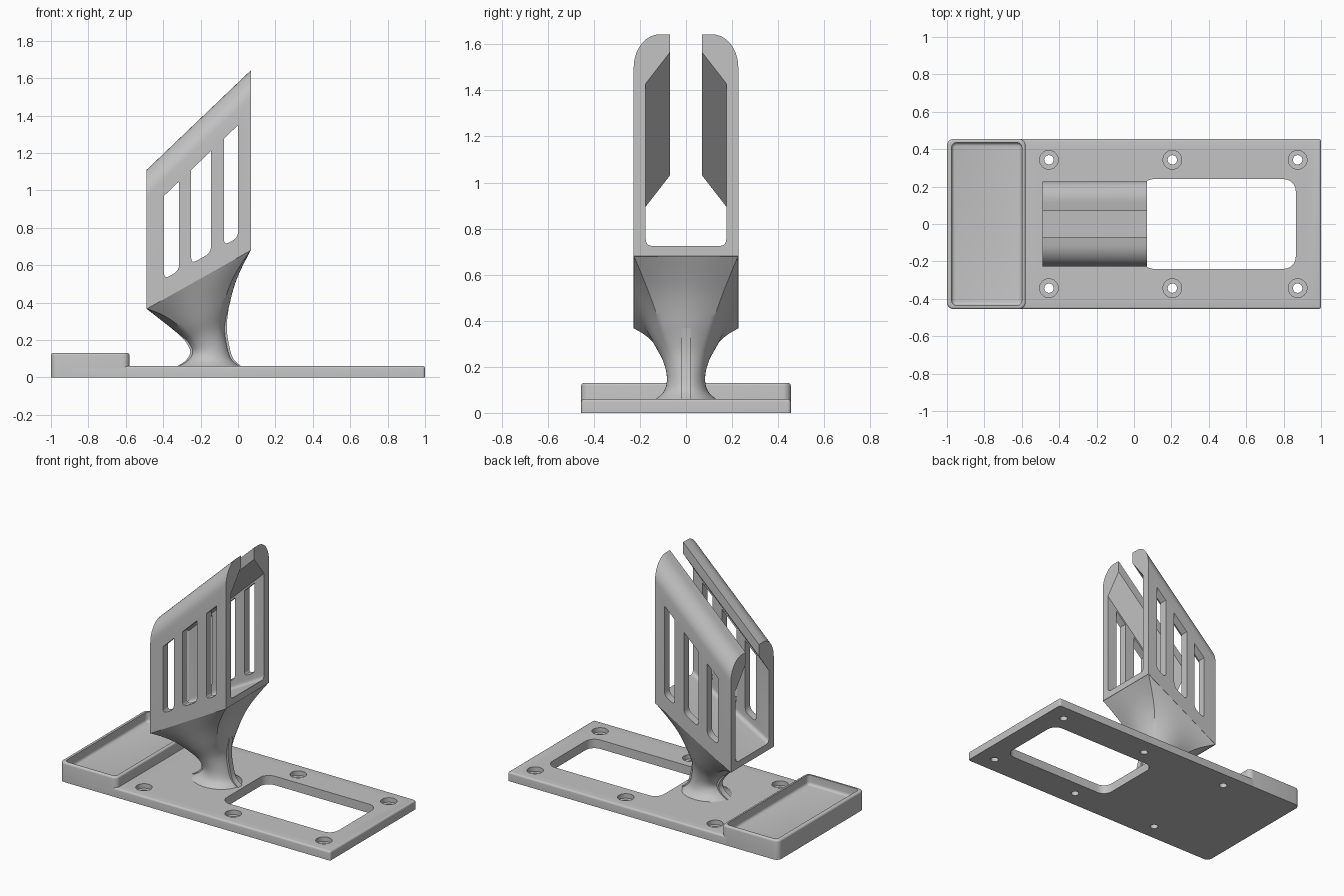
import bpy, bmesh
from math import pi, sin, cos, radians
from mathutils import Vector

cube = bpy.data.objects.get("Cube")
if cube:
    bpy.data.objects.remove(cube)

grey = bpy.data.materials.new("matte grey")
grey.use_nodes = True
grey.diffuse_color = (0.55, 0.55, 0.55, 1)
grey.node_tree.nodes["Principled BSDF"].inputs["Base Color"].default_value = (0.55, 0.55, 0.55, 1)


def skin(name, rings):
    """Join closed rings of points and cap both ends."""
    bm = bmesh.new()
    loops = [[bm.verts.new(p) for p in ring] for ring in rings]
    n = len(loops[0])
    for a, b in zip(loops, loops[1:]):
        for i in range(n):
            j = (i + 1) % n
            bm.faces.new((a[i], a[j], b[j], b[i]))
    bm.faces.new(loops[0])
    bm.faces.new(loops[-1])
    bmesh.ops.recalc_face_normals(bm, faces=bm.faces)
    mesh = bpy.data.meshes.new(name)
    bm.to_mesh(mesh)
    bm.free()
    mesh.materials.append(grey)
    ob = bpy.data.objects.new(name, mesh)
    bpy.context.collection.objects.link(ob)
    return ob


def rounded_block(name, x0, x1, hy, r, levels):
    """Rounded rectangle stacked through (height, inset) levels."""
    corners = ((x1 - r, hy - r), (x0 + r, hy - r), (x0 + r, r - hy), (x1 - r, r - hy))
    rings = []
    for z, inset in levels:
        ring = []
        for k, (cx, cy) in enumerate(corners):
            for i in range(7):
                a = (k + i / 6) * pi / 2
                ring.append((cx + (r - inset) * cos(a), cy + (r - inset) * sin(a), z))
        rings.append(ring)
    return skin(name, rings)


def round_over(z, w, direction):
    """Levels of a quarter-round edge ending at height z."""
    return [(z - direction * w * (1 - sin(a)), w * (1 - cos(a)))
            for a in (i * pi / 8 for i in range(5))]


def disc(name, x, y, r, z0, z1):
    ring = [(x + r * cos(i * pi / 16), y + r * sin(i * pi / 16)) for i in range(32)]
    return skin(name, [[(u, v, z) for u, v in ring] for z in (z0, z1)])


def cut(ob, cutters):
    bpy.context.view_layer.objects.active = ob
    for c in cutters:
        c.hide_render = True
        mod = ob.modifiers.new("cut", 'BOOLEAN')
        mod.operation, mod.solver, mod.object = 'DIFFERENCE', 'EXACT', c
        bpy.ops.object.modifier_apply(modifier=mod.name)
        bpy.data.objects.remove(c)


def bend(a, c, b, n=6):
    """Rounded corner from a to b around c."""
    a, b, c = Vector(a), Vector(b), Vector(c)
    return [tuple(a * (1 - t) ** 2 + c * 2 * t * (1 - t) + b * t * t)
            for t in (i / n for i in range(n + 1))]


# Base plate with a window and six counterbored screw holes
plate = rounded_block("base_plate", -0.9, 1, 0.455, 0.014, [(0, 0)] + round_over(0.06, 0.012, 1))
cutters = [rounded_block("window_cutter", 0.04, 0.865, 0.24, 0.065, [(-0.1, 0), (0.2, 0)])]
for x in (-0.455, 0.205, 0.875):
    for y in (-0.343, 0.343):
        cutters.append(disc("bore_cutter", x, y, 0.05, 0.03, 0.2))
        cutters.append(disc("hole_cutter", x, y, 0.025, -0.1, 0.1))
cut(plate, cutters)

# Shallow tray at the end of the plate
tray = rounded_block("tray", -1, -0.58, 0.455, 0.035, [(0, 0)] + round_over(0.13, 0.012, 1))
pocket = [(0.2, 0)] + round_over(0.065, 0.018, -1)
cut(tray, [rounded_block("pocket_cutter", -0.975, -0.6, 0.435, 0.025, pocket)])

# Holder: a channel with inward lips, its floor and top at different slopes
X0, X1 = -0.49, 0.07
FLOOR, TOP = 0.562, 0.955
half = bend((0.145, 0.725), (0.175, 0.725), (0.175, 0.755)) + [(0.175, 1.43), (0.07, 1.565)]
half += [(0.07, 1.643)]
half += [(0.115 + 0.112 * sin(a), 1.5 + 0.143 * cos(a)) for a in (i * pi / 20 for i in range(11))]
half += [(0.227, 0.68)]
profile = half + [(-y, z) for y, z in reversed(half)]


def section(x):
    return [(x, y, z + (x - X1) * (TOP if z > 1 else FLOOR)) for y, z in profile]


holder = skin("holder", [section(X0), section(X1)])
slots = []
for a, b in ((-0.395, -0.315), (-0.25, -0.145), (-0.075, 0.0)):
    low = [0.787 + FLOOR * (x - X1) for x in (a, b)]
    top = [1.415 + TOP * (x - X1) for x in (a, b)]
    r = 0.03
    outline = [(a, top[0])] + bend((a, low[0] + r), (a, low[0]), (a + r, low[0] + r * FLOOR))
    outline += bend((b - r, low[1] - r * FLOOR), (b, low[1]), (b, low[1] + r)) + [(b, top[1])]
    slots.append(skin("slot_cutter", [[(x, y, z) for x, z in outline] for y in (-0.4, 0.4)]))
cut(holder, slots)

# Flared stem: low end x, z; high end x, z; half width; squareness
keys = [Vector(k) for k in (
    (-0.33, 0.057, 0.02, 0.057, 0.135, 0),
    (-0.28, 0.09, -0.025, 0.10, 0.095, 0),
    (-0.255, 0.135, -0.047, 0.17, 0.083, 0),
    (-0.28, 0.19, -0.06, 0.27, 0.1, 0.05),
    (-0.335, 0.245, -0.045, 0.39, 0.142, 0.2),
    (-0.41, 0.305, -0.005, 0.53, 0.185, 0.5),
    (-0.488, 0.366, 0.068, 0.681, 0.226, 1))]


def spline(t):
    i = min(int(t), len(keys) - 2)
    f = t - i
    p = [keys[max(0, min(len(keys) - 1, i + d))] for d in (-1, 0, 1, 2)]
    return (p[1] * 2 + (p[2] - p[0]) * f + (p[0] * 2 - p[1] * 5 + p[2] * 4 - p[3]) * f * f
            + (p[1] * 3 - p[0] - p[2] * 3 + p[3]) * f ** 3) / 2


def stem_ring(t, inset, width=None):
    xl, zl, xr, zr, hy, sq = spline(t)
    d = inset * max(0, min(1, 4 - t))
    if width:
        hy, sq = width, 1
    ring = []
    for i in range(64):
        c, s = cos(i * pi / 32), sin(i * pi / 32)
        k = 1 - sq + sq / max(abs(c), abs(s))
        u = c * k
        ring.append(((xl + xr) / 2 + u * ((xr - xl) / 2 - d), hy * s * k,
                     (zl + zr) / 2 + u * (zr - zl) / 2))
    return ring


steps = [i / 6 for i in range(6 * (len(keys) - 1) + 1)]
skin("stem", [stem_ring(t, 0.01) for t in steps])
skin("stem_rib", [stem_ring(t, 0, 0.02) for t in steps if t < 4])

# Smooth shading with sharp edges kept
for ob in bpy.context.scene.objects:
    ob.select_set(ob.type == 'MESH')
bpy.context.view_layer.objects.active = holder
bpy.ops.object.shade_smooth_by_angle(angle=radians(30))
